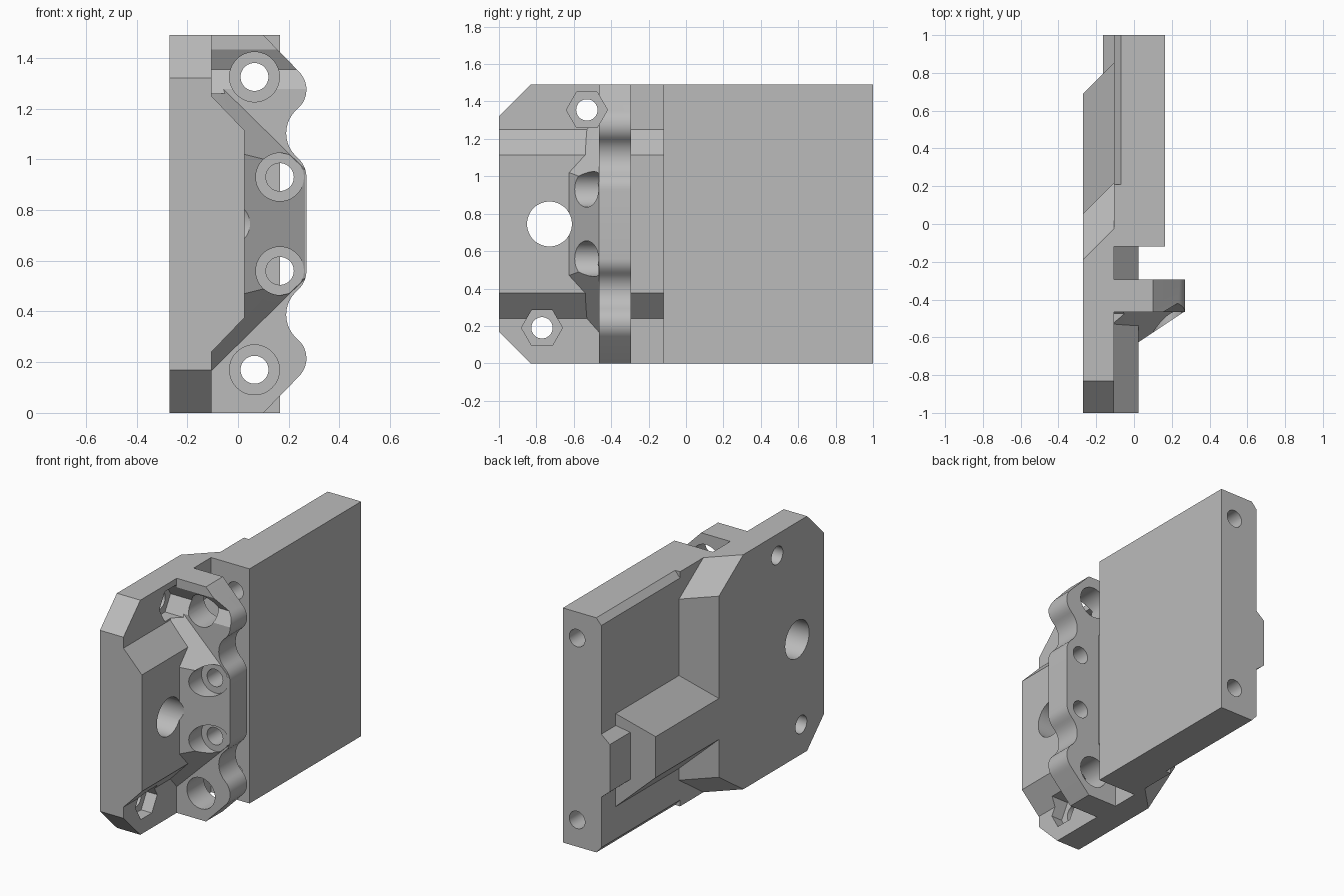
import bpy, bmesh, math
from mathutils import Vector

cube = bpy.data.objects.get("Cube")
if cube:
    bpy.data.objects.remove(cube, do_unlink=True)

H = 1.49        # overall height
MID = H / 2

grey = bpy.data.materials.new("plain_grey")
grey.use_nodes = True
tone = (0.5, 0.5, 0.5, 1)
grey.diffuse_color = tone
grey.node_tree.nodes["Principled BSDF"].inputs["Base Color"].default_value = tone


def finish(name, bm):
    bmesh.ops.recalc_face_normals(bm, faces=bm.faces)
    mesh = bpy.data.meshes.new(name)
    bm.to_mesh(mesh)
    bm.free()
    mesh.materials.append(grey)
    ob = bpy.data.objects.new(name, mesh)
    bpy.context.scene.collection.objects.link(ob)
    return ob


def loft(name, ring_a, ring_b):
    """Closed solid between two matching rings of 3D points."""
    bm = bmesh.new()
    a = [bm.verts.new(p) for p in ring_a]
    b = [bm.verts.new(p) for p in ring_b]
    bm.faces.new(a)
    bm.faces.new(b[::-1])
    for i in range(len(a)):
        j = (i + 1) % len(a)
        bm.faces.new((a[j], a[i], b[i], b[j]))
    return finish(name, bm)


def along_y(name, outline, y0, y1):
    return loft(name, [(x, y0, z) for x, z in outline], [(x, y1, z) for x, z in outline])


def along_x(name, outline, x0, x1):
    return loft(name, [(x0, y, z) for y, z in outline], [(x1, y, z) for y, z in outline])


def arc(cx, cy, r, a0, a1, n):
    return [(cx + r * math.cos(math.radians(a0 + (a1 - a0) * i / n)),
             cy + r * math.sin(math.radians(a0 + (a1 - a0) * i / n))) for i in range(n + 1)]


def circle(cx, cy, r, n=48):
    return arc(cx, cy, r, 0, 360, n)[:-1]


def mirrored(half):
    """Upper half outline, completed by its reflection about mid height."""
    return half + [(u, H - z) for u, z in reversed(half)]


def combine(target, other, operation):
    mod = target.modifiers.new("combine", "BOOLEAN")
    mod.operation = operation
    mod.solver = "EXACT"
    mod.object = other
    bpy.context.view_layer.update()
    graph = bpy.context.evaluated_depsgraph_get()
    mesh = bpy.data.meshes.new_from_object(target.evaluated_get(graph))
    target.modifiers.clear()
    target.data = mesh
    bpy.data.objects.remove(other, do_unlink=True)


OUT, IN = -0.27, -0.105      # outer and inner faces of the side plate
D = IN - OUT

# Side plate with cable ridge: flared 45 degrees towards the inner face
outer = [(-1, 0.17), (-0.83, 0), (-0.19, 0), (0.055, 0.17), (0.055, 0.41), (0.69, 0.41),
         (0.69, 0.67), (0.055, 0.67), (0.055, 1.32), (-0.19, H), (-0.83, H), (-1, 1.32)]
flare = [(0, 0)] * 2 + [(D, 0)] * 2 + [(D, -D)] * 2 + [(D, D)] * 2 + [(D, 0)] * 2 + [(0, 0)] * 2
body = loft("carriage_bracket", [(OUT, y, z) for y, z in outer],
            [(IN, y + dy, z + dz) for (y, z), (dy, dz) in zip(outer, flare)])

# Low tail of the ridge
tail = loft("ridge_tail", [(-0.165, 0.6, 0.41), (-0.165, 1, 0.41), (-0.165, 1, 0.71), (-0.165, 0.6, 0.71)],
            [(IN, 0.6, 0.36), (IN, 1, 0.36), (IN, 1, 0.76), (IN, 0.6, 0.76)])

# Main slab, its outer long edges chamfered behind the plate
slab_front = along_y("slab_front", [(IN, 0), (0.165, 0), (0.165, H), (IN, H)], -0.12, 0.21)
slab_rear = along_y("slab_rear", mirrored([(0.165, H), (-0.07, H), (IN, 1.45)]), 0.21, 1)

# Raised pad on the inside of the plate
pad = along_y("inner_pad", mirrored([(IN, 1.25), (0.025, 1.115)]), -1, -0.12)

# Cross wall with a scalloped free edge
edge = [(IN, H), (0.1, H)] + arc(0.17, 1.275, 0.1, 45, -50, 10)
edge += arc(0.315, 1.103, 0.125, 130, 230, 12)[1:] + arc(0.17, 0.93, 0.1, 50, 0, 6)[1:]
wall = along_y("cross_wall", mirrored(edge), -0.465, -0.295)

# Sloped gusset bracing the cross wall
bm = bmesh.new()
for x, y, z in [(IN, -0.45, 1.34), (0.265, -0.465, 0.96), (0.265, -0.45, 0.96),
                (IN, -0.53, 1.25), (0.025, -0.625, 1.02)]:
    bm.verts.new((x, y, z))
    bm.verts.new((x, y, H - z))
bmesh.ops.convex_hull(bm, input=bm.verts)
gusset = finish("gusset", bm)

for part in (slab_front, slab_rear, tail, pad, wall, gusset):
    combine(body, part, "UNION")

# Openings
cutters = [along_x("main_hole", circle(-0.73, MID, 0.12), -0.5, 0.5)]
for z in (0.17, 1.325):
    cutters.append(along_y("rod_clearance", circle(0.065, z, 0.0985), -1.2, -0.2))
    cutters.append(along_y("rod_hole", circle(0.065, z, 0.055), -0.3, 1.2))
for z in (0.56, 0.93):
    cutters.append(along_y("screw_recess", circle(0.165, z, 0.095), -1.2, -0.467))
    cutters.append(along_y("screw_hole", circle(0.165, z, 0.055), -0.6, -0.2))
for y, z in ((-0.53, 1.355), (-0.77, 0.19)):
    cutters.append(along_x("nut_pocket", circle(y, z, 0.11, 6), -0.18, 0.5))
    cutters.append(along_x("bolt_hole", circle(y, z, 0.057), -0.5, 0))
for cutter in cutters:
    combine(body, cutter, "DIFFERENCE")

# Smooth the bores and scallops, keep the edges sharp
bpy.ops.object.select_all(action="DESELECT")
body.select_set(True)
bpy.context.view_layer.objects.active = body
bpy.ops.object.shade_smooth_by_angle(angle=math.radians(25))
